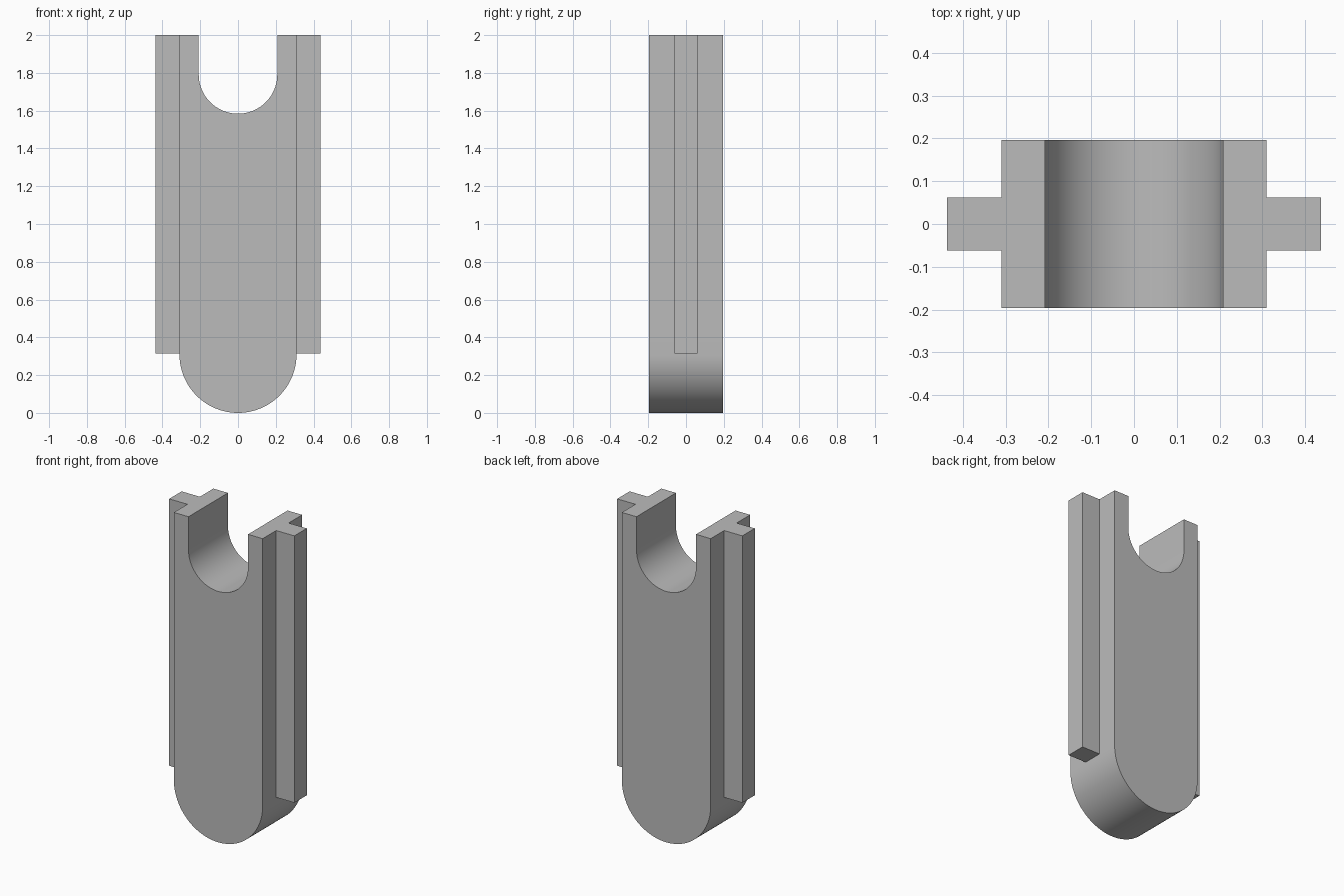
import bpy, bmesh
from math import sin, cos, pi, radians

HEIGHT = 2.0
BODY_R, BODY_DEPTH = 0.31, 0.197       # half width and half depth
NOTCH_R, NOTCH_Z = 0.208, 1.792
RAIL_X, RAIL_DEPTH, RAIL_Z = 0.437, 0.062, 0.315
ARC_STEPS = 48

cube = bpy.data.objects.get("Cube")
if cube:
    bpy.data.objects.remove(cube, do_unlink=True)

grey = bpy.data.materials.new("light_grey")
grey.use_nodes = True
colour = (0.5, 0.5, 0.5, 1)
grey.diffuse_color = colour
grey.node_tree.nodes["Principled BSDF"].inputs["Base Color"].default_value = colour


def lower_arc(radius, centre_z):
    """Half circle below its centre, from left to right."""
    angles = [pi + pi * i / ARC_STEPS for i in range(ARC_STEPS + 1)]
    return [(radius * cos(a), centre_z + radius * sin(a)) for a in angles]


def extrude_profile(name, profile, half_depth):
    """Solid from an x-z outline, centred on y = 0."""
    bm = bmesh.new()
    face = bm.faces.new([bm.verts.new((x, -half_depth, z)) for x, z in profile])
    result = bmesh.ops.extrude_face_region(bm, geom=[face], use_keep_orig=True)
    moved = [v for v in result["geom"] if isinstance(v, bmesh.types.BMVert)]
    bmesh.ops.translate(bm, verts=moved, vec=(0, 2 * half_depth, 0))
    bmesh.ops.recalc_face_normals(bm, faces=bm.faces)
    mesh = bpy.data.meshes.new(name)
    bm.to_mesh(mesh)
    bm.free()
    mesh.materials.append(grey)
    obj = bpy.data.objects.new(name, mesh)
    bpy.context.collection.objects.link(obj)
    return obj


# Body: rounded foot, straight sides, U-shaped notch in the top
outline = lower_arc(BODY_R, BODY_R)
outline += [(BODY_R, HEIGHT), (NOTCH_R, HEIGHT)]
outline += reversed(lower_arc(NOTCH_R, NOTCH_Z))
outline += [(-NOTCH_R, HEIGHT), (-BODY_R, HEIGHT)]
body = extrude_profile("body", outline, BODY_DEPTH)
bpy.ops.object.select_all(action="DESELECT")
body.select_set(True)
bpy.context.view_layer.objects.active = body
bpy.ops.object.shade_smooth_by_angle(angle=radians(30))

# Guide rails along both sides
for name, side in (("left_rail", 1), ("right_rail", -1)):
    inner, outer = side * BODY_R, side * RAIL_X
    extrude_profile(name, [(inner, RAIL_Z), (outer, RAIL_Z),
                           (outer, HEIGHT), (inner, HEIGHT)], RAIL_DEPTH)
